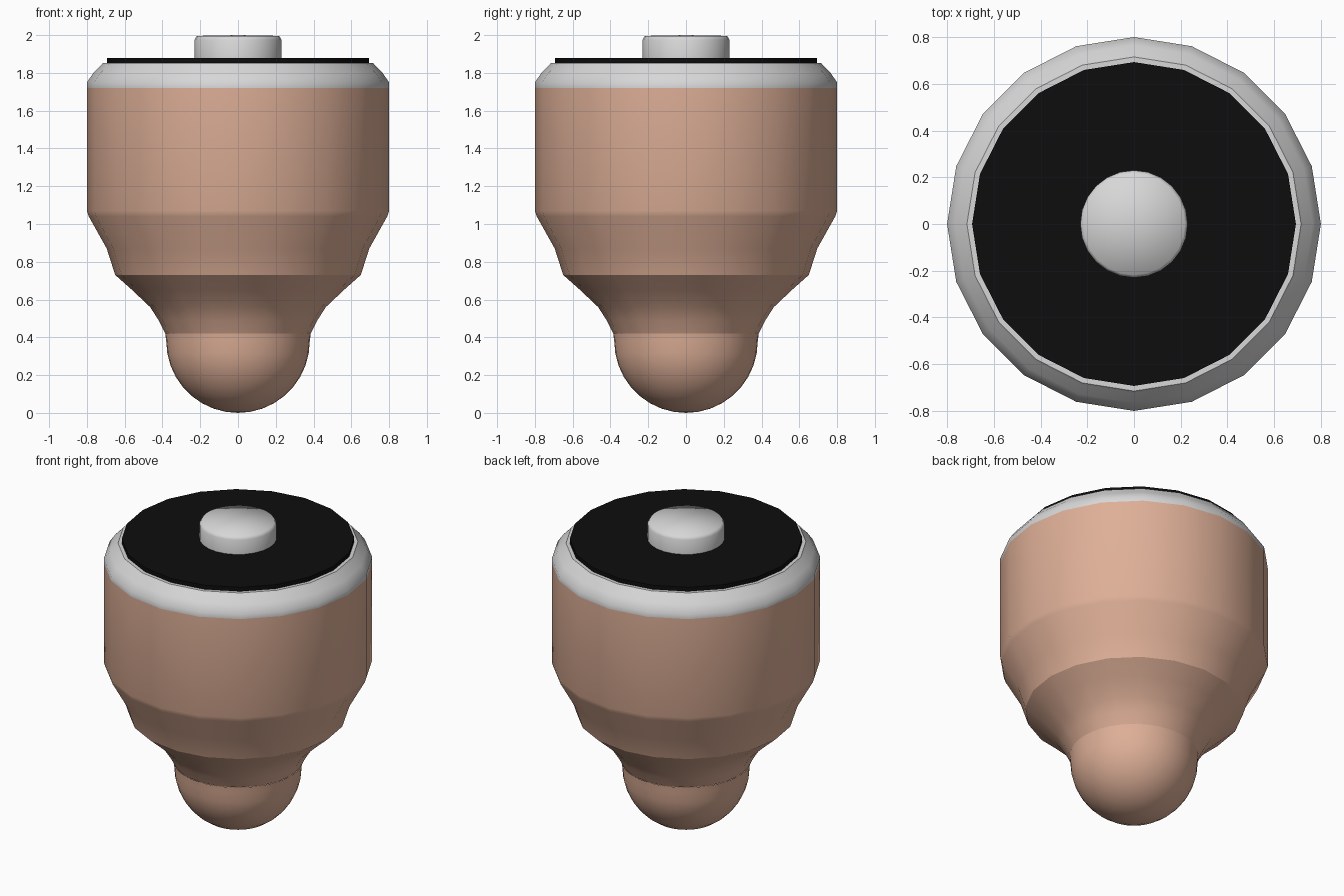
import bpy, bmesh, math

if "Cube" in bpy.data.objects:
    bpy.data.objects.remove(bpy.data.objects["Cube"])


def material(name, rgb):
    m = bpy.data.materials.new(name)
    m.diffuse_color = (*rgb, 1.0)
    m.use_nodes = True
    m.node_tree.nodes["Principled BSDF"].inputs["Base Color"].default_value = m.diffuse_color
    return m


skin = material("warm tan", (0.73, 0.43, 0.31))
grey = material("light grey", (0.68, 0.68, 0.68))
black = material("black", (0.004, 0.004, 0.004))


def lathe(name, profile, sides, mat, angle=180):
    """Revolve (radius, z) points about z; radius 0 makes a pole."""
    bm = bmesh.new()
    rings = []
    for r, z in profile:
        if r == 0:
            rings.append([bm.verts.new((0, 0, z))] * sides)
        else:
            rings.append([bm.verts.new((r * math.cos(2 * math.pi * i / sides),
                                        r * math.sin(2 * math.pi * i / sides), z))
                          for i in range(sides)])
    for a, b in zip(rings, rings[1:]):
        for i in range(sides):
            j = (i + 1) % sides
            bm.faces.new(list(dict.fromkeys((a[i], a[j], b[j], b[i]))))
    bmesh.ops.recalc_face_normals(bm, faces=bm.faces)
    me = bpy.data.meshes.new(name)
    bm.to_mesh(me)
    bm.free()
    me.materials.append(mat)
    ob = bpy.data.objects.new(name, me)
    bpy.context.collection.objects.link(ob)
    bpy.ops.object.select_all(action='DESELECT')
    ob.select_set(True)
    bpy.context.view_layer.objects.active = ob
    if angle:
        bpy.ops.object.shade_smooth_by_angle(angle=math.radians(angle))
    return ob


# Soft rounded ear tip
R = 0.38
dome = [(0, 0)] + [(R * math.sin(math.radians(t)), R - R * math.cos(math.radians(t)))
                   for t in range(10, 91, 10)] + [(0.385, 0.42)]
lathe("rounded_tip", dome, 40, skin)

# Faceted flared neck
lathe("neck", [(0.385, 0.42), (0.42, 0.49), (0.465, 0.56), (0.56, 0.65), (0.65, 0.73)],
      20, skin, 17)

# Main barrel with tapered lower part
lathe("barrel", [(0.65, 0.73), (0.695, 0.87), (0.79, 1.04), (0.8, 1.07), (0.8, 1.72)],
      20, skin, 40)

# Bevelled collar
lathe("collar", [(0.8, 1.72), (0.8, 1.75), (0.765, 1.80), (0.725, 1.84),
                 (0.715, 1.853), (0, 1.853)], 20, grey, 50)

# Black cover plate
lathe("cover_plate", [(0, 1.85), (0.693, 1.85), (0.693, 1.88), (0, 1.88)], 20, black, 30)

# Top button
lathe("button", [(0.23, 1.87), (0.23, 1.975), (0.218, 1.996), (0, 2.0)], 24, grey)
